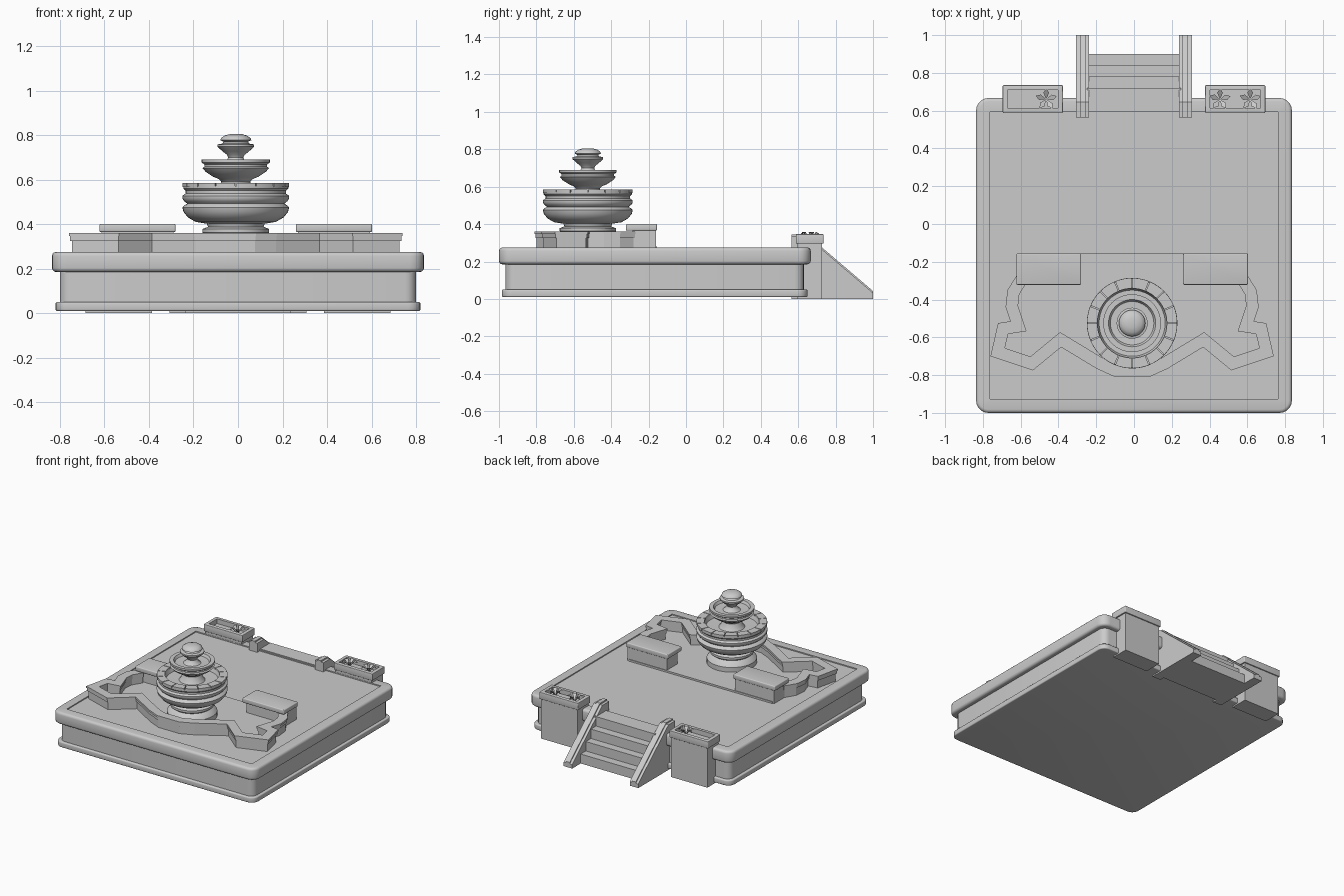
import bpy, bmesh, math
from mathutils import Vector

if "Cube" in bpy.data.objects:
    bpy.data.objects.remove(bpy.data.objects["Cube"])

stone = bpy.data.materials.new("grey stone")
stone.use_nodes = True
GREY = (0.6, 0.6, 0.6, 1)
stone.diffuse_color = GREY
stone.node_tree.nodes["Principled BSDF"].inputs["Base Color"].default_value = GREY

CX, CY = -0.01, -0.525  # fountain centre


def finish(name, bm, smooth=True):
    bmesh.ops.recalc_face_normals(bm, faces=bm.faces)
    mesh = bpy.data.meshes.new(name)
    bm.to_mesh(mesh)
    bm.free()
    mesh.materials.append(stone)
    ob = bpy.data.objects.new(name, mesh)
    bpy.context.collection.objects.link(ob)
    if smooth:
        bpy.ops.object.select_all(action='DESELECT')
        ob.select_set(True)
        bpy.context.view_layer.objects.active = ob
        bpy.ops.object.shade_smooth_by_angle(angle=math.radians(35))
    return ob


def add_prism(bm, points, depth):
    """Extrude a closed 3D polygon along a vector."""
    face = bm.faces.new([bm.verts.new(p) for p in points])
    new = bmesh.ops.extrude_face_region(bm, geom=[face])["geom"]
    bmesh.ops.translate(bm, vec=depth, verts=[v for v in new if isinstance(v, bmesh.types.BMVert)])


def flat_prism(bm, points, z0, z1):
    add_prism(bm, [(x, y, z0) for x, y in points], (0, 0, z1 - z0))


def box(name, x, y, z, corner=0, edge=0, rim=0, drop=0):
    """Box from ranges, with rounded corners, soft edges and a sunken top."""
    bm = bmesh.new()
    flat_prism(bm, [(x[0], y[0]), (x[1], y[0]), (x[1], y[1]), (x[0], y[1])], z[0], z[1])
    bmesh.ops.recalc_face_normals(bm, faces=bm.faces)
    if corner:
        upright = [e for e in bm.edges if abs(e.verts[0].co.z - e.verts[1].co.z) > 0.001]
        bmesh.ops.bevel(bm, geom=upright, offset=corner, segments=5, profile=0.5, affect='EDGES')
    if edge:
        level = [e for e in bm.edges if e.calc_face_angle(0) > 1]
        bmesh.ops.bevel(bm, geom=level, offset=edge, segments=3, profile=0.5, affect='EDGES')
    if rim:
        top = [f for f in bm.faces if f.normal.z > 0.99 and f.calc_center_median().z > z[1] - 0.001]
        bmesh.ops.inset_region(bm, faces=top, thickness=rim - edge)
        inner = bmesh.ops.extrude_face_region(bm, geom=top)["geom"]
        bmesh.ops.delete(bm, geom=top, context='FACES')
        bmesh.ops.translate(bm, vec=(0, 0, -drop), verts=[v for v in inner if isinstance(v, bmesh.types.BMVert)])
    return finish(name, bm)


def lathe(name, profile, steps=48):
    bm = bmesh.new()
    verts = [bm.verts.new((CX + r, CY, z)) for r, z in profile]
    edges = [bm.edges.new(pair) for pair in zip(verts, verts[1:])]
    bmesh.ops.spin(bm, geom=verts + edges, cent=(CX, CY, 0), axis=(0, 0, 1), angle=math.tau, steps=steps)
    bmesh.ops.remove_doubles(bm, verts=bm.verts, dist=0.0005)
    return finish(name, bm)


def offset(path, d):
    """Shift an open path to its left with mitred corners."""
    pts = [Vector(p) for p in path]
    dirs = [(b - a).normalized() for a, b in zip(pts, pts[1:])]
    norms = [Vector((-v.y, v.x)) for v in dirs]
    out = []
    for i, p in enumerate(pts):
        a, b = norms[max(i - 1, 0)], norms[min(i, len(norms) - 1)]
        m = (a + b).normalized()
        out.append(p + m * d / max(m.dot(a), 0.4))
    return out


# Platform: plinth, wall and overhanging deck with a sunken floor
box("plinth", (-0.82, 0.82), (-0.985, 0.65), (0.01, 0.05), 0.055, 0.007)
box("platform_wall", (-0.80, 0.80), (-0.965, 0.63), (0.04, 0.20), 0.05)
box("deck", (-0.836, 0.836), (-1.0, 0.667), (0.185, 0.275), 0.065, 0.018, 0.074, 0.008)

# Pool: floor and stepped surrounding wall
half = [(-0.61, -0.27), (-0.66, -0.35), (-0.67, -0.44), (-0.645, -0.515), (-0.71, -0.525),
        (-0.75, -0.70), (-0.525, -0.775), (-0.376, -0.652), (-0.186, -0.767), (-0.09, -0.81)]
outline = [(CX + x, y) for x, y in half] + [(CX - x, y) for x, y in reversed(half)]
bm = bmesh.new()
edge_line = [tuple(p) for p in offset(outline, 0.02)]
flat_prism(bm, edge_line + [(CX + 0.59, -0.155), (CX - 0.59, -0.155)], 0.262, 0.28)
finish("pool_floor", bm, False)

for name, outer, inner, z0, z1 in (("pool_wall", 0.012, 0.055, 0.262, 0.33),
                                   ("pool_wall_cap", 0.005, 0.06, 0.325, 0.346),
                                   ("pool_wall_lip", 0.0, 0.065, 0.346, 0.36)):
    bm = bmesh.new()
    flat_prism(bm, offset(outline, outer) + offset(outline, inner)[::-1], z0, z1)
    finish(name, bm, False)

# Benches at the ends of the pool wall
for side, s in (("right", -1), ("left", 1)):
    xs = sorted((CX + s * 0.27, CX + s * 0.613))
    box(side + "_bench_body", (xs[0] + 0.01, xs[1] - 0.01), (-0.285, -0.16), (0.262, 0.38))
    box(side + "_bench_seat", xs, (-0.322, -0.155), (0.365, 0.40), 0.008, 0.006)

# Fountain: foot and main bowl
lathe("main_bowl", [
    (0, 0.27), (0.17, 0.27), (0.17, 0.315), (0.155, 0.335), (0.135, 0.35), (0.15, 0.362),
    (0.15, 0.378), (0.125, 0.388), (0.13, 0.402), (0.18, 0.41), (0.215, 0.43), (0.235, 0.455),
    (0.24, 0.475), (0.232, 0.484), (0.218, 0.492), (0.232, 0.503), (0.24, 0.515), (0.24, 0.527),
    (0.226, 0.537), (0.226, 0.55), (0.236, 0.56), (0.236, 0.572), (0.185, 0.572), (0.175, 0.545), (0, 0.54)])

# Rim blocks around the main bowl
bm = bmesh.new()
COUNT = 16
for i in range(COUNT):
    angles = [math.tau * (i + 0.03 + 0.94 * k / 4) / COUNT for k in range(5)]
    ring = [(CX + r * math.cos(a), CY + r * math.sin(a))
            for r, row in ((0.239, angles), (0.184, angles[::-1])) for a in row]
    flat_prism(bm, ring, 0.566, 0.584)
finish("bowl_rim_blocks", bm)

# Middle and top tiers
lathe("middle_bowl", [
    (0, 0.53), (0.09, 0.54), (0.075, 0.56), (0.065, 0.59), (0.075, 0.602), (0.10, 0.612), (0.135, 0.635),
    (0.15, 0.652), (0.141, 0.658), (0.141, 0.668), (0.153, 0.676), (0.153, 0.69), (0.125, 0.69),
    (0.115, 0.672), (0, 0.665)])
lathe("top_bowl", [
    (0, 0.66), (0.06, 0.668), (0.04, 0.685), (0.034, 0.70), (0.04, 0.712), (0.06, 0.727), (0.082, 0.748),
    (0.082, 0.758), (0.06, 0.762), (0.055, 0.77), (0.07, 0.777), (0.066, 0.787), (0.05, 0.798),
    (0.025, 0.805), (0, 0.805)], 32)

# Staircase: stacked treads between two sloping cheeks
for i in range(4):
    box(f"step_{i + 1}", (-0.25, 0.25), (0.60, 0.90 - 0.06 * i), (0, 0.07 * (i + 1)))

for side, s in (("right", -1), ("left", 1)):
    mid = s * 0.272
    for part, w, lift in (("cheek", 0.07, 0), ("cheek_ridge", 0.03, 0.01)):
        bm = bmesh.new()
        side_profile = [(0.565, 0), (1.0, 0), (1.0, 0.03 + lift), (0.985, 0.045 + lift),
                        (0.645, 0.335 + lift), (0.565, 0.335 + lift)]
        add_prism(bm, [(mid - w / 2, y, z) for y, z in side_profile], (w, 0, 0))
        finish(f"{side}_{part}", bm, False)

# Planters with leafy plants
for side, s in (("right", -1), ("left", 1)):
    a, b = sorted((s * 0.376, s * 0.695))
    box(side + "_planter_body", (a + 0.01, b - 0.01), (0.595, 0.727), (0, 0.31))
    box(side + "_planter_rim", (a, b), (0.587, 0.735), (0.295, 0.347), 0.006, 0.004, 0.026, 0.035)


def plant(name, x, y):
    bm = bmesh.new()
    for i in range(5):
        a = math.tau * i / 5 + 0.3
        out, across = Vector((math.cos(a), math.sin(a), 0)), Vector((-math.sin(a), math.cos(a), 0))
        root, tip = Vector((x, y, 0.31)), Vector((x, y, 0.345)) + out * 0.058
        mid = Vector((x, y, 0.358)) + out * 0.035
        v = [bm.verts.new(p) for p in (root, mid + across * 0.015, tip, mid - across * 0.015,
                                       mid - Vector((0, 0, 0.008)))]
        for tri in ((0, 1, 4), (1, 2, 4), (2, 3, 4), (3, 0, 4)):
            bm.faces.new([v[k] for k in tri])
        bm.faces.new(v[:4])
    finish(name, bm, False)


for name, x in (("right_plant", -0.465), ("left_plant_inner", 0.455), ("left_plant_outer", 0.615)):
    plant(name, x, 0.66)
